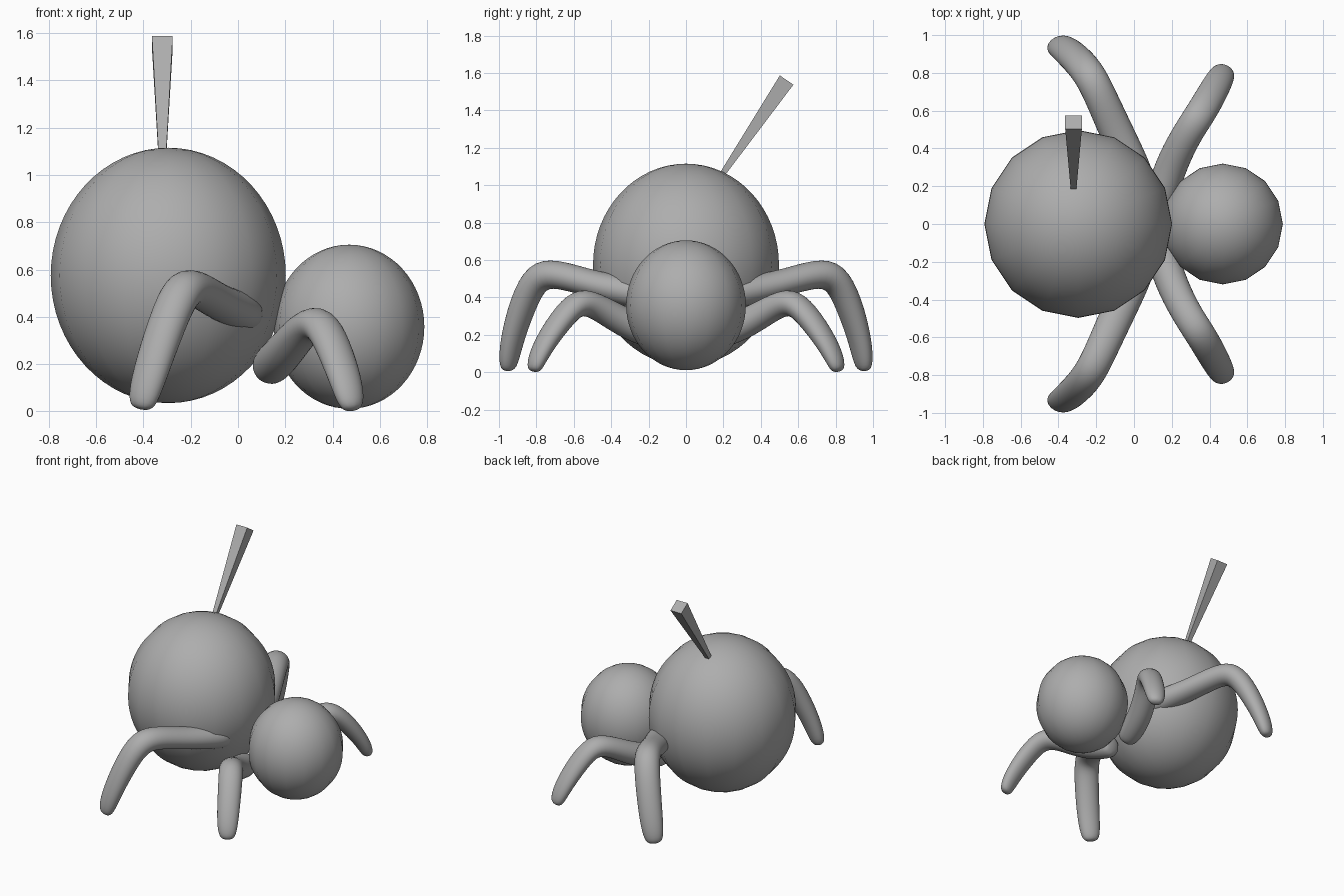
import bpy, bmesh, math
from mathutils import Vector, Matrix

old = bpy.data.objects.get("Cube")
if old:
    bpy.data.objects.remove(old, do_unlink=True)

# One plain grey for everything
grey = bpy.data.materials.new("plain_grey")
grey.use_nodes = True
grey.diffuse_color = (0.42, 0.42, 0.42, 1)
grey.node_tree.nodes["Principled BSDF"].inputs["Base Color"].default_value = (0.42, 0.42, 0.42, 1)


def finish(name, bm, smooth=True):
    bmesh.ops.recalc_face_normals(bm, faces=bm.faces)
    for f in bm.faces:
        f.smooth = smooth
    mesh = bpy.data.meshes.new(name)
    bm.to_mesh(mesh)
    bm.free()
    mesh.materials.append(grey)
    obj = bpy.data.objects.new(name, mesh)
    bpy.context.collection.objects.link(obj)
    return obj


def ball(name, centre, size):
    bm = bmesh.new()
    bmesh.ops.create_uvsphere(bm, u_segments=16, v_segments=32, radius=1)
    bmesh.ops.transform(bm, matrix=Matrix.LocRotScale(centre, None, Vector(size)), verts=bm.verts)
    return finish(name, bm)


def leg_pair(name, path, side, sides=8):
    """Sweep oval rings along a path of (x, y, z, half width, half depth), mirrored in y."""
    bm = bmesh.new()
    pts = [Vector(p[:3]) for p in path]
    rings = []
    for i, (p, spec) in enumerate(zip(pts, path)):
        along = (pts[min(i + 1, len(pts) - 1)] - pts[max(i - 1, 0)]).normalized()
        across = (side - along * side.dot(along)).normalized()
        up = along.cross(across)
        ring = []
        for k in range(sides):
            a = math.tau * k / sides
            ring.append(bm.verts.new(p + (across * math.cos(a) * spec[3] + up * math.sin(a) * spec[4]) / 0.9))
        rings.append(ring)
    for a, b in zip(rings, rings[1:]):
        for k in range(sides):
            n = (k + 1) % sides
            bm.faces.new((a[k], a[n], b[n], b[k]))
    bm.faces.new(rings[0])
    bm.faces.new(rings[-1])
    obj = finish(name, bm)
    obj.modifiers.new("mirror", "MIRROR").use_axis = (False, True, False)
    obj.modifiers["mirror"].use_mirror_merge = False
    sub = obj.modifiers.new("rounding", "SUBSURF")
    sub.levels = sub.render_levels = 2
    return obj


# Body and head
ball("body", Vector((-0.295, 0, 0.575)), (0.497, 0.497, 0.54))
ball("head", Vector((0.47, 0, 0.358)), (0.318, 0.32, 0.347))

# Large legs beside the body
leg_pair("body_legs", [
    (0.05, 0.18, 0.41, 0.06, 0.06),
    (0.03, 0.23, 0.415, 0.09, 0.085),
    (-0.09, 0.48, 0.465, 0.09, 0.07),
    (-0.17, 0.66, 0.52, 0.085, 0.075),
    (-0.225, 0.775, 0.53, 0.085, 0.085),
    (-0.28, 0.85, 0.43, 0.085, 0.075),
    (-0.36, 0.925, 0.2, 0.08, 0.06),
    (-0.4, 0.948, 0.06, 0.07, 0.05),
    (-0.412, 0.952, 0.005, 0.045, 0.03),
], Vector((0.9, 0.43, 0)))

# Smaller legs beside the head
leg_pair("head_legs", [
    (0.13, 0.06, 0.18, 0.06, 0.06),
    (0.135, 0.11, 0.19, 0.085, 0.085),
    (0.19, 0.3, 0.245, 0.085, 0.08),
    (0.27, 0.46, 0.345, 0.08, 0.07),
    (0.335, 0.56, 0.385, 0.08, 0.075),
    (0.385, 0.64, 0.32, 0.08, 0.065),
    (0.445, 0.75, 0.165, 0.075, 0.055),
    (0.475, 0.803, 0.055, 0.065, 0.045),
    (0.485, 0.815, 0.0, 0.04, 0.03),
], Vector((0.9, -0.45, 0)))

# Tapered square stick leaning back from the top of the body
base, tip = Vector((-0.32, 0.195, 1.06)), Vector((-0.32, 0.538, 1.562))
lean = Vector((0, 0, 1)).rotation_difference(tip - base).to_matrix().to_4x4()
bm = bmesh.new()
bmesh.ops.create_cone(bm, cap_ends=True, segments=4, radius1=0.015 * math.sqrt(2),
                      radius2=0.044 * math.sqrt(2), depth=(tip - base).length,
                      matrix=Matrix.Translation((base + tip) / 2) @ lean @ Matrix.Rotation(math.pi / 4, 4, "Z"))
finish("stick", bm, smooth=False)
